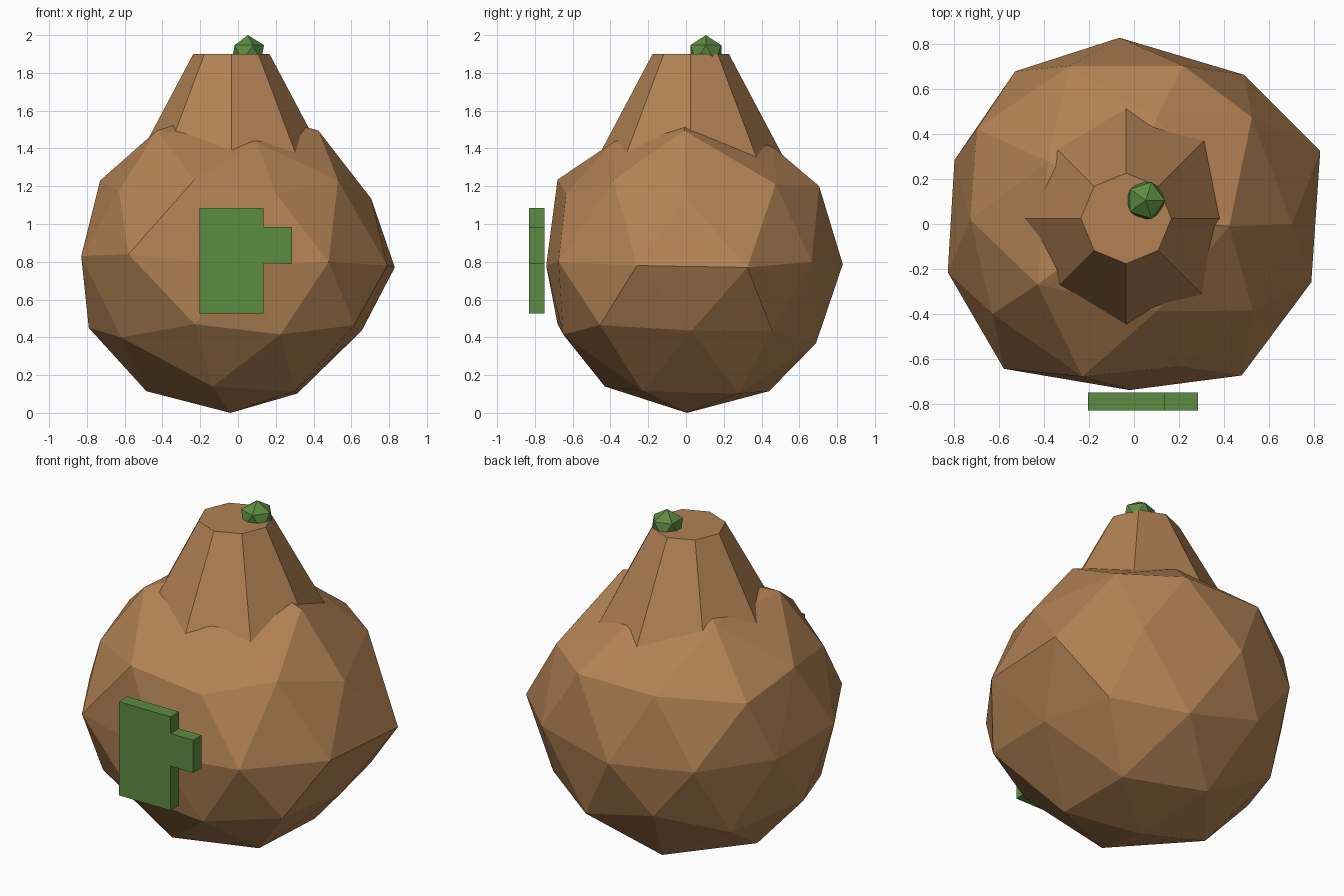
import bpy, bmesh
from mathutils import Matrix, Vector

if "Cube" in bpy.data.objects:
    bpy.data.objects.remove(bpy.data.objects["Cube"])


def material(name, rgb):
    m = bpy.data.materials.new(name)
    m.diffuse_color = (*rgb, 1)
    m.use_nodes = True
    m.node_tree.nodes["Principled BSDF"].inputs["Base Color"].default_value = m.diffuse_color
    return m


BROWN = material("warm brown", (0.445, 0.223, 0.089))
GREEN = material("leaf green", (0.107, 0.262, 0.054))


def finish(name, bm, mat):
    bmesh.ops.recalc_face_normals(bm, faces=bm.faces)
    me = bpy.data.meshes.new(name)
    bm.to_mesh(me)
    bm.free()
    me.materials.append(mat)
    ob = bpy.data.objects.new(name, me)
    bpy.context.collection.objects.link(ob)
    return ob


AXIS_X, AXIS_Y = -0.035, 0.025

# Lumpy body: an icosphere whose nearest vertices are pulled to sculpted points
bm = bmesh.new()
bmesh.ops.create_icosphere(bm, subdivisions=2, radius=0.82,
                           matrix=Matrix.Translation((AXIS_X, AXIS_Y, 0.8)))
lumps = [
    # base
    (-0.04, 0.005, 0.0), (0.30, -0.23, 0.115), (-0.135, -0.43, 0.14),
    (-0.485, 0.02, 0.115), (-0.15, 0.44, 0.115),
    # lower ring
    (0.615, -0.455, 0.465), (-0.23, -0.68, 0.47), (-0.79, 0.02, 0.45),
    (-0.28, 0.71, 0.485), (0.225, -0.65, 0.415), (-0.62, -0.39, 0.40),
    (0.655, 0.03, 0.435),
    # widest ring
    (0.83, 0.325, 0.77), (0.49, 0.665, 0.80), (-0.065, 0.83, 0.787),
    (-0.53, 0.68, 0.80), (-0.80, 0.285, 0.80), (-0.83, -0.215, 0.83),
    (-0.58, -0.645, 0.84), (-0.02, -0.74, 0.78), (0.48, -0.675, 0.80),
    (0.79, -0.26, 0.78),
    # upper ring
    (0.20, -0.635, 1.16), (-0.23, -0.68, 1.235), (-0.63, -0.40, 1.175),
    (-0.73, 0.02, 1.23), (-0.70, 0.425, 1.16), (-0.285, 0.705, 1.20),
    (0.22, 0.705, 1.20), (0.525, 0.475, 1.21), (0.705, 0.0, 1.135),
    # shoulder
    (0.425, -0.01, 1.495), (-0.43, -0.27, 1.495), (0.10, -0.39, 1.43),
    (0.10, 0.47, 1.40),
]
rest = {v: v.co.copy() for v in bm.verts}
for p in map(Vector, lumps):
    min(rest, key=lambda v: (rest[v] - p).length).co = p
finish("body", bm, BROWN)

# Eight-sided tapered neck
bm = bmesh.new()
bmesh.ops.create_cone(bm, cap_ends=True, segments=8, radius1=0.52, radius2=0.202,
                      depth=0.6, matrix=Matrix.Translation((AXIS_X, AXIS_Y, 1.6)))
finish("neck", bm, BROWN)

# Small stem knob
bm = bmesh.new()
bmesh.ops.create_icosphere(bm, subdivisions=1, radius=0.096,
                           matrix=Matrix.Translation((0.052, 0.105, 1.904)))
finish("stem_knob", bm, GREEN)

# Front plate with a side tab, extruded from its outline
outline = [(-0.205, 0.525), (0.135, 0.525), (0.135, 0.79), (0.285, 0.79),
           (0.285, 0.985), (0.135, 0.985), (0.135, 1.085), (-0.205, 1.085)]
bm = bmesh.new()
face = bm.faces.new([bm.verts.new((x, -0.83, z)) for x, z in outline])
ext = bmesh.ops.extrude_face_region(bm, geom=[face], use_keep_orig=True)
bmesh.ops.translate(bm, vec=(0, 0.08, 0),
                    verts=[g for g in ext["geom"] if isinstance(g, bmesh.types.BMVert)])
finish("front_plate", bm, GREEN)
